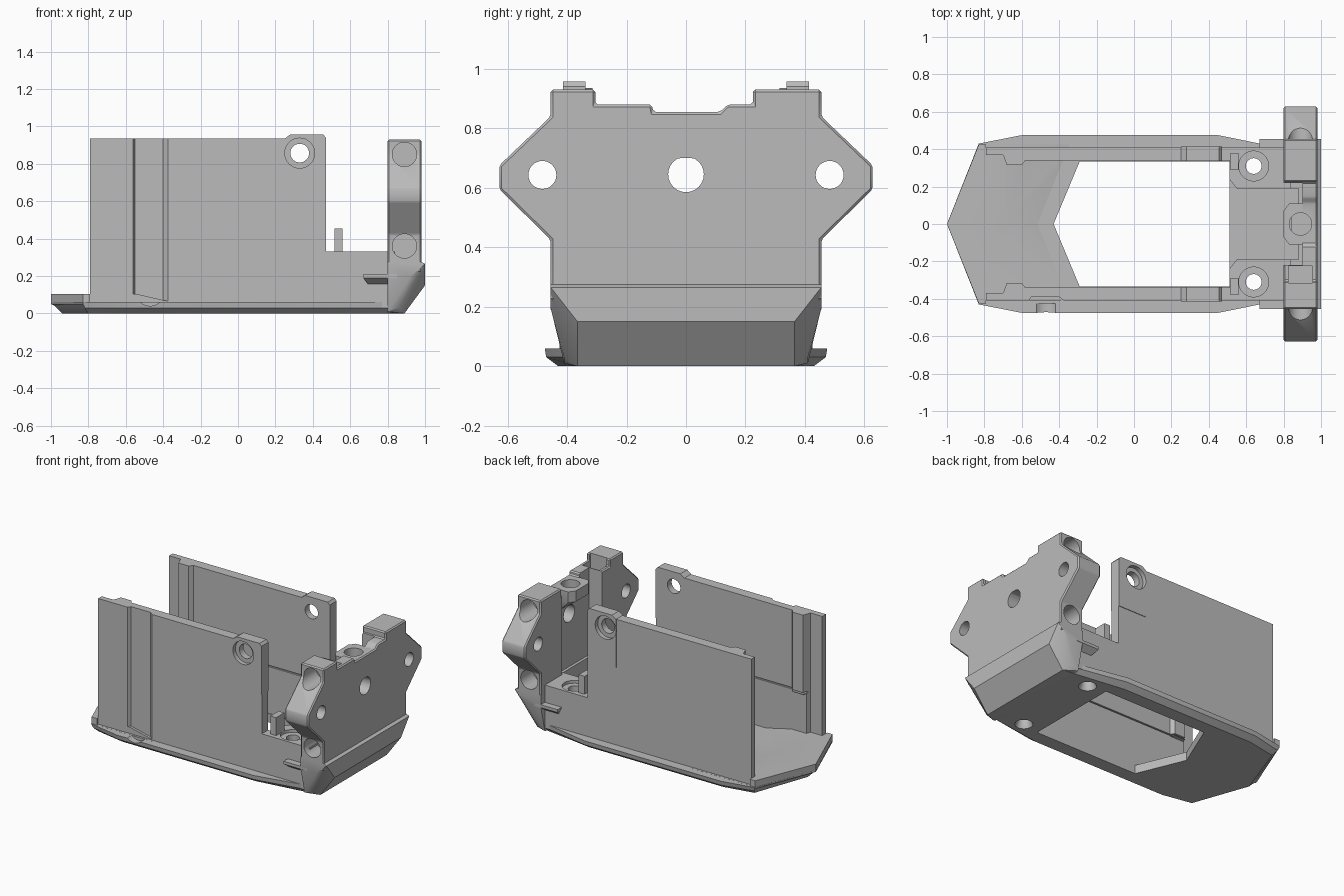
import bpy, bmesh, math
from mathutils import Vector

if "Cube" in bpy.data.objects:
    bpy.data.objects.remove(bpy.data.objects["Cube"], do_unlink=True)

grey = bpy.data.materials.new("plain_grey")
grey.use_nodes = True
grey.diffuse_color = (0.5, 0.5, 0.5, 1)
grey.node_tree.nodes["Principled BSDF"].inputs["Base Color"].default_value = (0.5, 0.5, 0.5, 1)


def finish(name, bm):
    bmesh.ops.recalc_face_normals(bm, faces=bm.faces)
    me = bpy.data.meshes.new(name)
    bm.to_mesh(me)
    bm.free()
    me.materials.append(grey)
    ob = bpy.data.objects.new(name, me)
    bpy.context.collection.objects.link(ob)
    return ob


def place(axis, a, b, d):
    return {"x": (d, a, b), "y": (a, d, b), "z": (a, b, d)}[axis]


def loft(name, loops):
    """Skin closed loops of equal length and cap both ends."""
    bm = bmesh.new()
    rings = [[bm.verts.new(p) for p in loop] for loop in loops]
    n = len(rings[0])
    for r0, r1 in zip(rings, rings[1:]):
        for i in range(n):
            j = (i + 1) % n
            bm.faces.new((r0[i], r0[j], r1[j], r1[i]))
    bm.faces.new(rings[0])
    bm.faces.new(rings[-1])
    return finish(name, bm)


def prism(name, axis, pts, lo, hi):
    return loft(name, [[place(axis, a, b, d) for a, b in pts] for d in (lo, hi)])


def box(name, x, y, z):
    y = sorted(y)
    return prism(name, "z", [(x[0], y[0]), (x[1], y[0]), (x[1], y[1]), (x[0], y[1])], *z)


def rod(axis, a, b, r, lo, hi, r2=None, name="cutter"):
    def ring(rad, d):
        return [place(axis, a + rad * math.cos(t * math.pi / 16),
                      b + rad * math.sin(t * math.pi / 16), d) for t in range(32)]
    return loft(name, [ring(r, lo), ring(r2 or r, hi)])


def hull(name, pts):
    bm = bmesh.new()
    for p in pts:
        bm.verts.new(p)
    bmesh.ops.convex_hull(bm, input=bm.verts)
    return finish(name, bm)


def boolean(ob, tool, op="DIFFERENCE"):
    tool.hide_render = True
    bpy.context.view_layer.objects.active = ob
    m = ob.modifiers.new("cut", "BOOLEAN")
    m.operation, m.solver, m.object = op, "EXACT", tool
    bpy.ops.object.modifier_apply(modifier=m.name)
    bpy.data.objects.remove(tool, do_unlink=True)


def mirrored(half):
    """Close a half outline, whose first point may lie on the centre line."""
    return half + [(x, -y) for x, y in reversed(half) if y > 0]


def screw_cuts(ob, s):
    boolean(ob, rod("z", 0.64, s * 0.31, 0.042, -0.1, 0.5))
    boolean(ob, rod("z", 0.64, s * 0.31, 0.065, -0.02, 0.035, 0.042))


# Base plate with chamfered underside and a pointed opening
under = mirrored([(-0.94, 0), (-0.80, 0.39), (-0.59, 0.43), (0.44, 0.43), (0.86, 0.37)])
edge = mirrored([(-0.97, 0), (-0.82, 0.42), (-0.6, 0.47), (0.45, 0.47), (0.87, 0.39)])
rim = mirrored([(-1, 0), (-0.83, 0.43), (-0.6, 0.475), (0.45, 0.475), (0.87, 0.39)])
base = loft("base_plate", [[(x, y, z) for x, y in o]
                           for o, z in ((under, 0), (edge, 0.03), (rim, 0.06))])
boolean(base, prism("cutter", "z", mirrored([(-0.43, 0), (-0.29, 0.335), (0.51, 0.335)]), -0.1, 0.2))
boolean(base, rod("y", -0.47, 0.115, 0.075, -0.6, -0.4))
for s in (1, -1):
    screw_cuts(base, s)

# Raised pointed nose floor with a ramp down to the opening
ramp = [(-1, 0.05), (-1, 0.105), (-0.71, 0.105), (-0.43, 0.04), (-0.43, 0.03), (-0.96, 0.03)]
loft("nose_floor", [[(x + 0.4 * abs(y), y, z) for x, z in ramp] for y in (-0.425, 0, 0.425)])
nose = bpy.data.objects["nose_floor"]
for s in (1, -1):
    boolean(nose, box("cutter", (-0.79, 0.1), (s * 0.41, s * 0.6), (0.0605, 0.2)))

# Side walls with inner rib, raised corner, counterbored hole
for s, side in ((1, "back"), (-1, "front")):
    plan = [(-0.79, 0.37), (-0.7, 0.37), (-0.68, 0.315), (-0.6, 0.315), (-0.58, 0.34),
            (0.47, 0.34), (0.47, 0.41), (-0.79, 0.41)]
    wall = prism(side + "_wall", "z", [(x, s * y) for x, y in plan], 0.03, 0.935)
    corner = [(0.25, 0.6), (0.25, 0.935), (0.28, 0.957), (0.455, 0.957), (0.47, 0.94), (0.47, 0.6)]
    boolean(wall, prism("corner", "y", corner, *sorted((s * 0.338, s * 0.414))), "UNION")
    boolean(wall, box("cutter", (-0.72, -0.57), (s * 0.2, s * 0.34), (-0.1, 0.38)))
    boolean(wall, box("cutter", (-0.7, 0.46), (s * 0.3, s * 0.352), (0.385, 0.395)))
    boolean(wall, rod("y", 0.33, 0.857, 0.05, -0.6 if s < 0 else 0.2, -0.2 if s < 0 else 0.6))
    boolean(wall, rod("y", 0.33, 0.857, 0.08, s * 0.385, s * 0.5))
    if s < 0:
        groove = [(-0.575, -0.43), (-0.55, -0.39), (-0.4, -0.39), (-0.35, -0.43)]
        boolean(wall, prism("cutter", "z", groove, 0.062, 1.2))

    # Low screw block, locating post and side bracket
    plan = [(0.47, 0.34), (0.51, 0.34), (0.51, 0.24), (0.55, 0.19), (0.84, 0.19), (0.84, 0.41), (0.47, 0.41)]
    block = prism(side + "_screw_block", "z", [(x, s * y) for x, y in plan], 0.03, 0.33)
    screw_cuts(block, s)
    boolean(block, rod("z", 0.64, s * 0.31, 0.08, 0.31, 0.5))
    box(side + "_post", (0.515, 0.56), (s * 0.29, s * 0.38), (0.3, 0.455))
    hull(side + "_bracket", [(x, s * y, z) for x, y, z in (
        (0.7, 0.4, 0.15), (0.85, 0.4, 0.15), (0.67, 0.455, 0.19), (0.85, 0.455, 0.19),
        (0.67, 0.455, 0.21), (0.85, 0.455, 0.21), (0.67, 0.4, 0.21), (0.85, 0.4, 0.21))])

# Faceted lower end body
lower = hull("lower_end_body", [(x, s * y, z) for s in (1, -1) for x, y, z in (
    (0.8, 0.41, 0.01), (0.86, 0.41, 0.03), (0.89, 0.365, 0), (0.8, 0.37, 0),
    (1, 0.365, 0.15), (0.92, 0.41, 0.16), (0.92, 0.455, 0.195), (0.8, 0.455, 0.195),
    (1, 0.455, 0.265), (0.98, 0.455, 0.275), (0.8, 0.455, 0.275), (0.8, 0.41, 0.155))])
boolean(lower, box("cutter", (0.5, 0.88), (-0.19, 0.19), (0.06, 0.6)))

# End plate with wide ears
outline = [(-0.455, 0.22), (0.455, 0.22), (0.455, 0.425), (0.628, 0.595), (0.628, 0.675),
           (0.455, 0.84), (0.455, 0.93), (0.225, 0.93), (0.225, 0.88), (0.14, 0.88),
           (0.115, 0.855), (-0.11, 0.855), (-0.115, 0.88), (-0.305, 0.88), (-0.305, 0.93),
           (-0.455, 0.93), (-0.455, 0.84), (-0.628, 0.675), (-0.628, 0.595), (-0.455, 0.425)]
plate = prism("end_plate", "x", outline, 0.8, 0.98)
bev = plate.modifiers.new("soft_edges", "BEVEL")
bev.width, bev.segments = 0.008, 1
bpy.context.view_layer.objects.active = plate
bpy.ops.object.modifier_apply(modifier=bev.name)
boolean(plate, box("cutter", (0.7, 0.9), (-0.22, 0.22), (0.1, 1.2)))
boolean(plate, box("cutter", (0.825, 0.955), (-0.315, -0.225), (0.78, 1.2)))
for s in (1, -1):
    boolean(plate, rod("x", s * 0.483, 0.643, 0.047, 0.7, 1.1))
    for z in (0.36, 0.85):
        boolean(plate, rod("y", 0.89, z, 0.065, s * 0.32, s * 0.8))
centre = [(0.06 * math.cos(t * math.pi / 12), 0.645 + min(0.06 * math.sin(t * math.pi / 12), 0.055))
          for t in range(24)]
boolean(plate, prism("cutter", "x", centre, 0.7, 1.1))

# Central top boss with a vertical screw hole
boss = hull("top_boss", [(x, s * y, z) for s in (1, -1) for x, y, z in (
    (0.8, 0.07, 0.855), (0.83, 0.11, 0.855), (0.95, 0.11, 0.855), (0.8, 0.07, 0.78),
    (0.83, 0.11, 0.78), (0.95, 0.11, 0.78), (0.9, 0.08, 0.71), (0.95, 0.08, 0.71))])
for ob in (boss, plate):
    boolean(ob, rod("z", 0.89, 0, 0.06, 0.75, 1.1))

# Smooth the round holes, keep the hard edges
for ob in bpy.context.scene.objects:
    if ob.type == "MESH" and grey.name in ob.data.materials:
        bpy.ops.object.select_all(action="DESELECT")
        ob.select_set(True)
        bpy.context.view_layer.objects.active = ob
        bpy.ops.object.shade_smooth_by_angle(angle=math.radians(25))
